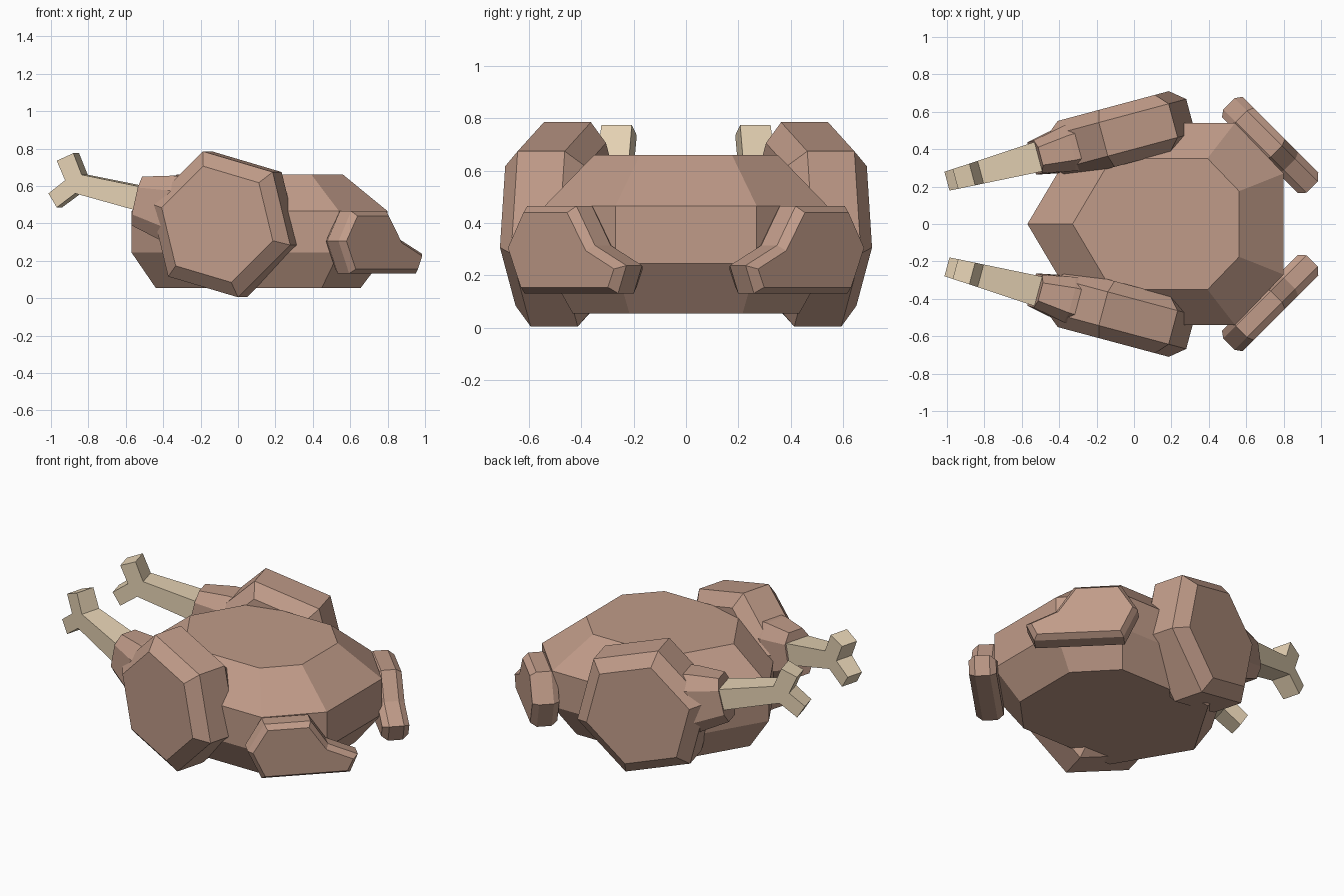
import bpy, bmesh
from math import sin, cos, radians
from mathutils import Vector

if "Cube" in bpy.data.objects:
    bpy.data.objects.remove(bpy.data.objects["Cube"])


def material(name, color):
    m = bpy.data.materials.new(name)
    m.diffuse_color = (*color, 1)
    m.use_nodes = True
    m.node_tree.nodes["Principled BSDF"].inputs["Base Color"].default_value = m.diffuse_color
    return m


MEAT = material("roast_meat", (0.53, 0.33, 0.25))
BONE = material("pale_bone", (0.78, 0.64, 0.45))


def loft(name, rings, mat, mirror=True):
    """Skin a stack of equal-length rings, cap both ends, mirror across y."""
    bm = bmesh.new()
    vs = [[bm.verts.new(p) for p in r] for r in rings]
    n = len(rings[0])
    for a, b in zip(vs, vs[1:]):
        for i in range(n):
            j = (i + 1) % n
            bm.faces.new((a[i], a[j], b[j], b[i]))
    bm.faces.new(vs[0])
    bm.faces.new(vs[-1])
    bmesh.ops.recalc_face_normals(bm, faces=bm.faces)
    me = bpy.data.meshes.new(name)
    bm.to_mesh(me)
    bm.free()
    me.materials.append(mat)
    ob = bpy.data.objects.new(name, me)
    bpy.context.collection.objects.link(ob)
    if mirror:
        mod = ob.modifiers.new("Mirror", 'MIRROR')
        mod.use_axis = (False, True, False)
    return ob


def frame(origin, degrees):
    """Upright local frame: l along the limb, d inwards, z up."""
    c, s = cos(radians(degrees)), sin(radians(degrees))
    return lambda l, d, z: Vector((origin[0] + l * c - d * s,
                                   origin[1] + l * s + d * c, z))


# Body: seven-sided outline, widest in the middle band
outline = [(-0.57, 0), (-0.25, -0.54), (0.54, -0.54), (0.80, -0.27),
           (0.80, 0.27), (0.54, 0.54), (-0.25, 0.54)]


def body_ring(k, cx, z):
    return [(cx + (x - cx) * k, y * k, z) for x, y in outline]


loft("body", [body_ring(0.8, 0.08, 0.055), body_ring(1, 0, 0.245),
              body_ring(1, 0, 0.465), body_ring(0.65, 0.12, 0.66)],
     MEAT, mirror=False)

# Thighs: hexagonal slabs with chamfered rims, toed in by 15 degrees
leg = frame((-0.07, -0.478), -15)


def hexagon(r, d):
    return [leg(r * cos(radians(104 + 60 * i)), d,
                0.395 + r * sin(radians(104 + 60 * i))) for i in range(6)]


loft("thigh", [hexagon(0.32, -0.158), hexagon(0.402, -0.093),
               hexagon(0.402, 0.093), hexagon(0.32, 0.158)], MEAT)

# Shins: chamfered stubs reaching from the thigh to the bone


def shin_ring(l, w, z, h, tilt):
    sec = [(-1, -.55), (-.55, -1), (.55, -1), (1, -.55),
           (1, .55), (.55, 1), (-.55, 1), (-1, .55)]
    return [leg(l + tilt * b, a * w, z + b * h) for a, b in sec]


loft("shin", [shin_ring(-0.475, 0.09, 0.52, 0.13, 0.03),
              shin_ring(-0.30, 0.125, 0.48, 0.175, 0.03),
              shin_ring(0.0, 0.14, 0.42, 0.2, 0)], MEAT)

# Leg bones: forked profile, narrowing towards the tip
bone_profile = [(-0.40, 0.575), (-0.82, 0.66), (-0.865, 0.775), (-0.955, 0.735),
                (-0.91, 0.63), (-1.0, 0.56), (-0.955, 0.485), (-0.855, 0.56),
                (-0.40, 0.435)]


def bone_side(side):
    return [leg((x + 0.07) / 0.966, side * (0.052 + 0.06 * (x + 1)), z)
            for x, z in bone_profile]


loft("leg_bone", [bone_side(-1), bone_side(1)], BONE)

# Wings: chamfered slabs angled round the wide end
wing = frame((0.58, -0.68), 45)
wing_profile = [(0, .305), (.084, .44), (.32, .44), (.42, .295),
                (.573, .225), (.54, .155), (.07, .155)]
wing_rim = [(-.025, .305), (.07, .465), (.335, .465), (.435, .315),
            (.605, .238), (.56, .132), (.055, .132)]
loft("wing", [[wing(s, d, z) for s, z in prof] for prof, d in
              ((wing_profile, 0), (wing_rim, 0.035),
               (wing_rim, 0.12), (wing_profile, 0.155))], MEAT)
